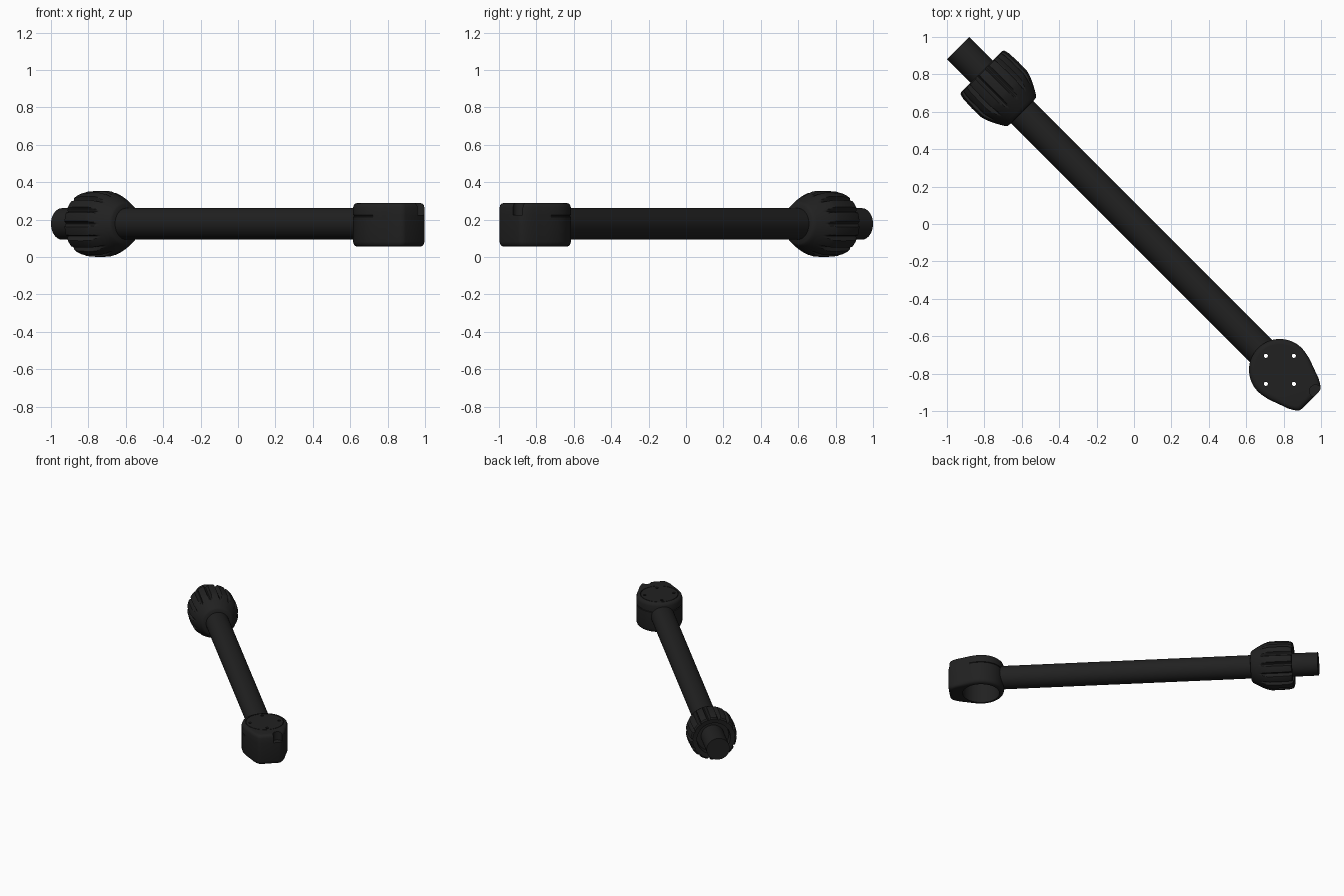
import bpy, bmesh, math
from mathutils import Matrix

if "Cube" in bpy.data.objects:
    bpy.data.objects.remove(bpy.data.objects["Cube"])

ZC = 0.177            # height of the tube axis
HUB = 1.103           # motor mount centre, measured along the arm
black = bpy.data.materials.new("black_plastic")
black.diffuse_color = (0.015, 0.015, 0.015, 1)
black.use_nodes = True
black.node_tree.nodes["Principled BSDF"].inputs["Base Color"].default_value = black.diffuse_color


def finish(name, bm):
    """Arm is modelled along local x, then turned onto the diagonal."""
    bmesh.ops.recalc_face_normals(bm, faces=bm.faces)
    me = bpy.data.meshes.new(name)
    bm.to_mesh(me)
    bm.free()
    ob = bpy.data.objects.new(name, me)
    bpy.context.collection.objects.link(ob)
    ob.rotation_euler.z = -math.pi / 4
    me.materials.append(black)
    return ob


def loft(name, rings, closed=False):
    bm = bmesh.new()
    loops = [[bm.verts.new(p) for p in r] for r in rings]
    n = len(loops[0])
    pairs = list(zip(loops, loops[1:])) + ([(loops[-1], loops[0])] if closed else [])
    for a, b in pairs:
        for i in range(n):
            j = (i + 1) % n
            bm.faces.new((a[i], a[j], b[j], b[i]))
    if not closed:
        bm.faces.new(loops[0])
        bm.faces.new(loops[-1])
    return finish(name, bm)


def lathe_x(profile, n, fn=lambda r, a: r):
    rings = []
    for s, r in profile:
        ring = []
        for i in range(n):
            a = 2 * math.pi * i / n
            q = fn(r, a)
            ring.append((s, q * math.cos(a), ZC + q * math.sin(a)))
        rings.append(ring)
    return rings


def cylinder(name, x, y, z0, z1, r, n=32):
    bm = bmesh.new()
    bmesh.ops.create_cone(bm, cap_ends=True, segments=n, radius1=r, radius2=r, depth=z1 - z0,
                          matrix=Matrix.Translation((x, y, (z0 + z1) / 2)))
    return finish(name, bm)


def cut(ob, cutter):
    cutter.hide_render = True
    m = ob.modifiers.new("cut", 'BOOLEAN')
    m.operation, m.solver, m.object = 'DIFFERENCE', 'EXACT', cutter
    bpy.context.view_layer.objects.active = ob
    bpy.ops.object.modifier_apply(modifier=m.name)
    bpy.data.objects.remove(cutter)


# Tube
tube = loft("arm_tube", lathe_x([(-1.33, 0.084), (0.99, 0.084)], 64))

# Fluted locking nut, recessed at its open end
FLUTES = 14


def flute(r, a):
    p = 2 * math.pi / FLUTES
    d = abs((a + p / 2) % p - p / 2) / p      # 0 in the groove centre, 0.5 on the rib
    if d > 0.2 or r < 0.13:
        return r
    return min(r, 0.150 + 0.026 * (d / 0.2) ** 2)


body = [(-1.152, 0.155), (-1.146, 0.166), (-1.12, 0.173), (-1.05, 0.177), (-0.985, 0.175)]
k = 10                                         # domed shoulder
for i in range(1, k + 1):
    t = i / k
    body.append((-0.985 + 0.13 * t, 0.175 - 0.06 * t ** 1.35))
nut_profile = ([(-1.10, 0.08), (-1.10, 0.118), (-1.148, 0.122)] + body
               + [(-0.848, 0.106), (-0.845, 0.08)])
nut = loft("locking_nut", lathe_x(nut_profile, FLUTES * 20, flute), closed=True)

# Motor mount housing: round back, tapering to a flat nose
R = 0.165
outline = [(R * math.cos(math.radians(a)), R * math.sin(math.radians(a))) for a in range(80, 281, 4)]
nose = [(0.07, 0.154), (0.105, 0.141), (0.14, 0.128), (0.17, 0.118),
        (0.197, 0.104), (0.215, 0.092), (0.226, 0.08), (0.230, 0.066)]
outline = outline + [(x, -y) for x, y in nose] + list(reversed(nose))
# (height, inset, seam inset on the tube side only)
levels = [(0.055, 0.028, 0), (0.058, 0.014, 0), (0.066, 0.005, 0), (0.082, 0, 0),
          (0.215, 0, 0), (0.217, 0, 0.006), (0.222, 0, 0.006), (0.224, 0, 0),
          (0.265, 0, 0), (0.279, 0.005, 0), (0.286, 0.013, 0), (0.289, 0.026, 0)]
rings = []
for z, inset, seam in levels:
    ring = []
    for x, y in outline:
        f = 1 - (inset + (seam if x < 0.07 else 0)) / math.hypot(x, y)
        ring.append((HUB + x * f, y * f, z))
    rings.append(ring)
mount = loft("motor_mount", rings)

# Motor cavity below, ring groove and screw holes on top, notch in the nose
cut(mount, cylinder("cavity_cutter", HUB, 0, 0.0, 0.245, 0.132, 64))
groove = []
for r, z in [(0.134, 0.284), (0.138, 0.284), (0.138, 0.31), (0.134, 0.31)]:
    groove.append([(HUB + r * math.cos(2 * math.pi * i / 64),
                    r * math.sin(2 * math.pi * i / 64), z) for i in range(64)])
cut(mount, loft("groove_cutter", groove, closed=True))
for dx, dy in [(0.106, 0), (-0.106, 0), (0, 0.106), (0, -0.106)]:
    cut(mount, cylinder("screw_cutter", HUB + dx, dy, 0.2, 0.35, 0.011, 16))
cut(mount, cylinder("notch_cutter", 1.318, 0.055, 0.225, 0.35, 0.033, 24))

# Tube end plug stays inside the wall of the mount
cut(tube, cylinder("tube_end_cutter", HUB, 0, -0.1, 0.5, 0.134, 64))

for ob in (tube, nut, mount):
    bpy.ops.object.select_all(action='DESELECT')
    ob.select_set(True)
    bpy.context.view_layer.objects.active = ob
    bpy.ops.object.shade_smooth_by_angle(angle=math.radians(35))
